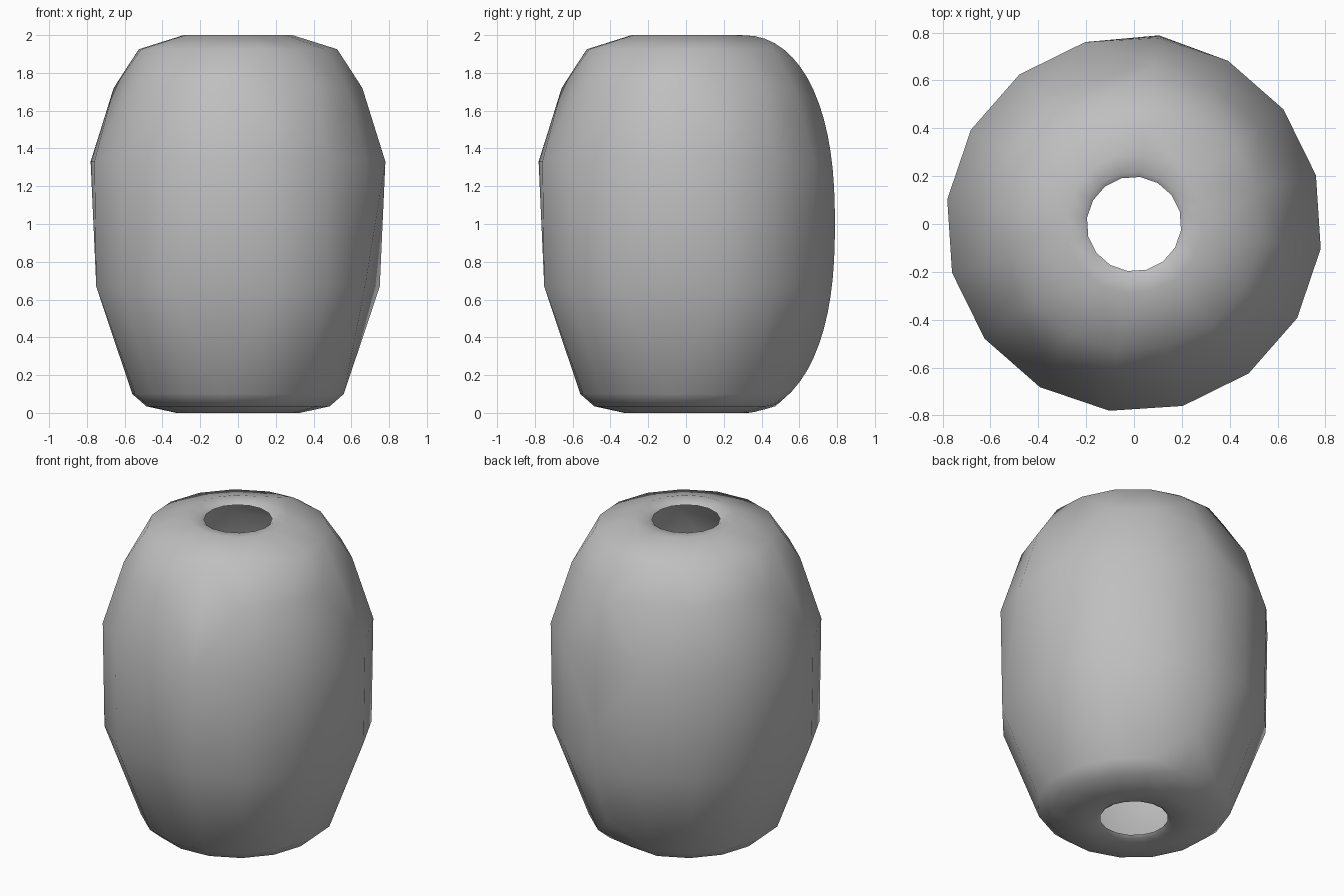
import bpy
import bmesh
from math import cos, sin, radians

cube = bpy.data.objects.get("Cube")
if cube:
    bpy.data.objects.remove(cube)

mat = bpy.data.materials.new("plain grey")
mat.use_nodes = True
grey = (0.52, 0.52, 0.52, 1)
mat.diffuse_color = grey
mat.node_tree.nodes["Principled BSDF"].inputs["Base Color"].default_value = grey

bm = bmesh.new()
START = -7.5
STEP = 22.5
SEAM = 4
ALL = range(16)
SIDES = [s for s in ALL if s != SEAM]


def ring(radius, z, slots):
    """Points on a horizontal circle, at the chosen sixteenths."""
    points = []
    for s in slots:
        a = radians(START + STEP * s)
        points.append(bm.verts.new((radius * cos(a), radius * sin(a), z)))
    return points


def without(skipped):
    """All sixteenths but the seam and one in each quarter."""
    return [s for s in SIDES if s % 4 != skipped]


# Coarse faceted barrel
bottom = ring(0.33, 0, ALL)
ring(0.49, 0.035, SIDES)
ring(0.565, 0.10, SIDES)
ring(0.777, 0.67, without(0))
ring(0.787, 1.33, SIDES)
ring(0.664, 1.72, without(1))
ring(0.53, 1.925, SIDES)
top = ring(0.29, 2, ALL)

# Finely curved seam down the back
COUNT = 32
for i in range(1, COUNT):
    t = cos(radians(180 * i / COUNT))
    r = 0.30 + 0.495 * (1 - abs(t) ** 2.4) ** (1 / 2.2)
    ring(r, 1 + t, [SEAM])

bmesh.ops.convex_hull(bm, input=bm.verts[:])
bmesh.ops.delete(bm, geom=[v for v in bm.verts if not v.link_faces], context="VERTS")

# Open the flat ends
caps = [f for f in bm.faces
        if all(v.co.z > 1.999 for v in f.verts) or all(v.co.z < 0.001 for v in f.verts)]
bmesh.ops.delete(bm, geom=caps, context="FACES")
bmesh.ops.delete(bm, geom=[e for e in bm.edges if not e.link_faces], context="EDGES")
bmesh.ops.recalc_face_normals(bm, faces=bm.faces[:])

# Rolled lips around the two holes of the hollow shell
for outer, side in ((top, 1), (bottom, -1)):
    lip = [outer] + [ring(r, 1 + side * h, ALL) for r, h in ((0.22, 0.995), (0.198, 0.98))]
    for a, b in zip(lip, lip[1:]):
        for i in ALL:
            j = (i + 1) % 16
            corners = (a[i], a[j], b[j], b[i])
            bm.faces.new(corners if side > 0 else corners[::-1])

for f in bm.faces:
    f.smooth = True

mesh = bpy.data.meshes.new("barrel_bead")
bm.to_mesh(mesh)
bm.free()
mesh.materials.append(mat)
bead = bpy.data.objects.new("barrel_bead", mesh)
bpy.context.scene.collection.objects.link(bead)
